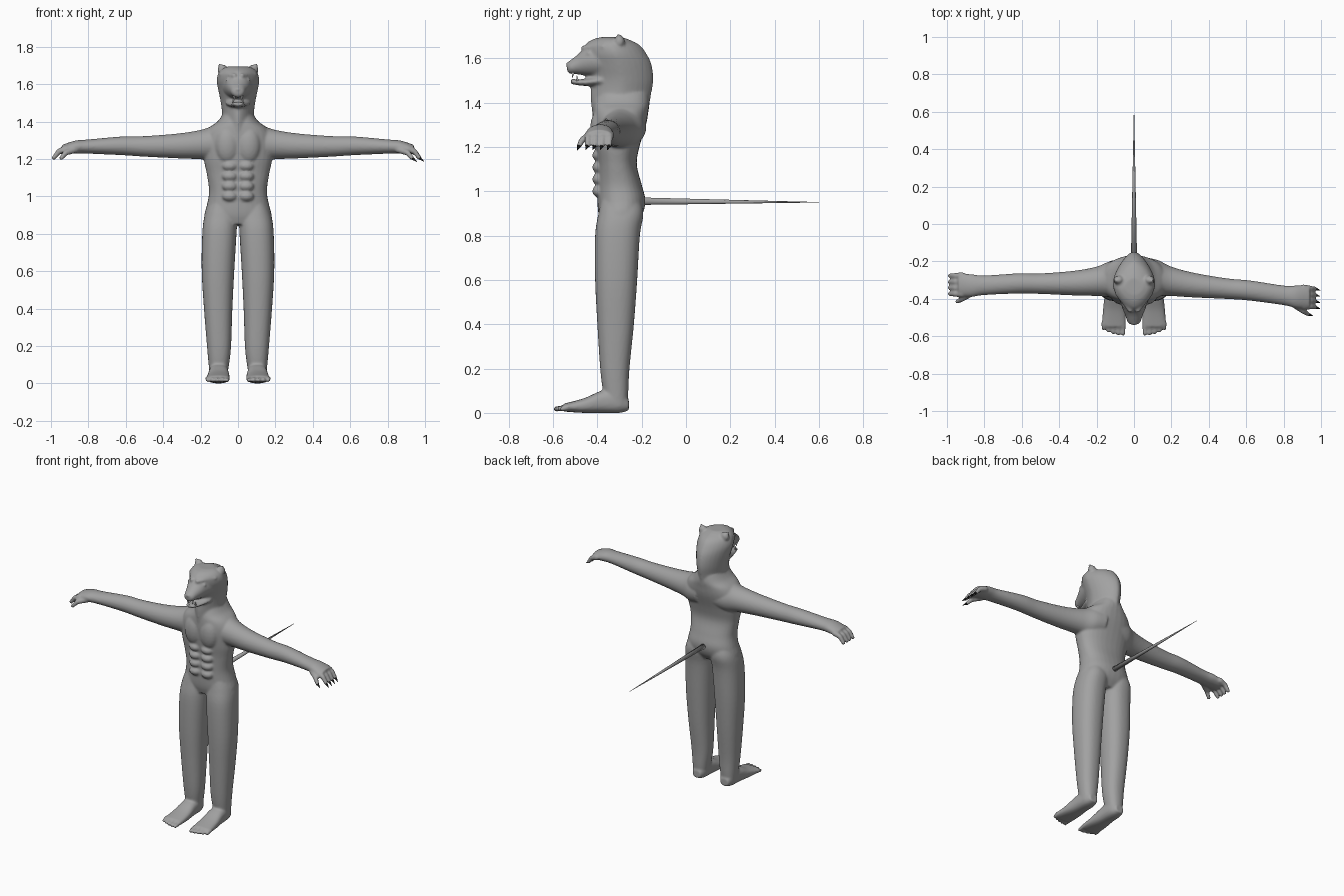
import bpy, bmesh
from math import cos, sin, pi, copysign
from mathutils import Vector, Matrix

cube = bpy.data.objects.get("Cube")
if cube:
    bpy.data.objects.remove(cube)


def material(name, color):
    mat = bpy.data.materials.new(name)
    mat.use_nodes = True
    mat.diffuse_color = (*color, 1)
    mat.node_tree.nodes["Principled BSDF"].inputs["Base Color"].default_value = (*color, 1)
    return mat


GREY = material("grey skin", (0.36, 0.36, 0.36))
BLACK = material("black claw", (0.01, 0.01, 0.01))
WHITE = material("white tooth", (0.8, 0.8, 0.8))


def spline(rows, steps=5):
    """Smoothly fill in rows between the given sections."""
    rows = [Vector(r) for r in rows]
    result = []
    for i in range(len(rows) - 1):
        b, c = rows[i], rows[i + 1]
        a = rows[max(i - 1, 0)]
        d = rows[min(i + 2, len(rows) - 1)]
        for k in range(steps):
            t = k / steps
            result.append(b + (c - a) * (t / 2) + (a * 2 - b * 5 + c * 4 - d) * (t * t / 2)
                          + (b * 3 - a - c * 3 + d) * (t ** 3 / 2))
    return result + [rows[-1]]


def loft(bm, axis, rows, power=2.0, side=1, sides=32, shear=0.0):
    """Skin superellipse sections; each row is position, u range, v range."""
    place = {"x": lambda t, u, v: (side * t, u - shear * (t - 0.2), v),
             "y": lambda t, u, v: (side * u, t, v),
             "z": lambda t, u, v: (side * u, v, t)}[axis]
    rings = []
    for t, u0, u1, v0, v1 in spline(rows):
        ring = []
        for k in range(sides):
            c, s = cos(2 * pi * k / sides), sin(2 * pi * k / sides)
            c = copysign(abs(c) ** (2 / power), c)
            s = copysign(abs(s) ** (2 / power), s)
            u = (u0 + u1 + (u1 - u0) * c) / 2
            v = (v0 + v1 + (v1 - v0) * s) / 2
            ring.append(bm.verts.new(place(t, u, v)))
        rings.append(ring)
    for low, high in zip(rings, rings[1:]):
        for k in range(sides):
            n = (k + 1) % sides
            bm.faces.new((low[k], low[n], high[n], high[k]))
    bm.faces.new(rings[0])
    bm.faces.new(rings[-1])


def ball(bm, center, size):
    matrix = Matrix.Translation(center) @ Matrix.Diagonal((*size, 1))
    bmesh.ops.create_uvsphere(bm, u_segments=20, v_segments=12, radius=1, matrix=matrix)


def spike(bm, start, end, r1, r2, segments=12):
    start, end = Vector(start), Vector(end)
    line = end - start
    turn = line.to_track_quat("Z", "Y").to_matrix().to_4x4()
    bmesh.ops.create_cone(bm, cap_ends=True, segments=segments, radius1=r1, radius2=r2,
                          depth=line.length, matrix=Matrix.Translation((start + end) / 2) @ turn)


def capsule(bm, start, end, r1, r2):
    spike(bm, start, end, r1, r2)
    ball(bm, start, (r1, r1, r1))
    ball(bm, end, (r2, r2, r2))


def finish(bm, name, mat):
    bmesh.ops.recalc_face_normals(bm, faces=bm.faces)
    mesh = bpy.data.meshes.new(name)
    for face in bm.faces:
        face.smooth = True
    bm.to_mesh(mesh)
    bm.free()
    mesh.materials.append(mat)
    obj = bpy.data.objects.new(name, mesh)
    bpy.context.collection.objects.link(obj)
    return obj


def even(rows):
    """Expand half widths into symmetric ranges."""
    return [(t, -half, half, v0, v1) for t, half, v0, v1 in rows]


body, claws, teeth, tail = (bmesh.new() for part in range(4))

# Torso, narrowing into the neck
loft(body, "z", even([
    (0.85, 0.175, -0.38, -0.23), (0.9, 0.18, -0.395, -0.195), (0.96, 0.165, -0.4, -0.183),
    (1.03, 0.155, -0.4, -0.2), (1.12, 0.167, -0.4, -0.222), (1.2, 0.183, -0.41, -0.21),
    (1.3, 0.185, -0.42, -0.18), (1.36, 0.16, -0.42, -0.17), (1.4, 0.11, -0.415, -0.165),
    (1.44, 0.08, -0.4, -0.17)]), power=2.3)

# Neck and skull, with a ridge down the back
loft(body, "z", even([
    (1.32, 0.1, -0.42, -0.175), (1.42, 0.085, -0.43, -0.16), (1.5, 0.092, -0.43, -0.147),
    (1.57, 0.106, -0.45, -0.155), (1.62, 0.114, -0.46, -0.178), (1.66, 0.105, -0.455, -0.21),
    (1.685, 0.08, -0.42, -0.26), (1.695, 0.05, -0.38, -0.29)]), power=1.6)

# Muzzle and lower jaw with an open mouth between
loft(body, "y", even([
    (-0.36, 0.09, 1.51, 1.67), (-0.44, 0.066, 1.52, 1.657), (-0.49, 0.046, 1.527, 1.615),
    (-0.525, 0.034, 1.53, 1.588), (-0.537, 0.02, 1.545, 1.575)]))
loft(body, "y", even([
    (-0.38, 0.07, 1.475, 1.525), (-0.46, 0.045, 1.475, 1.506), (-0.518, 0.028, 1.483, 1.506)]))
ball(body, (0, -0.53, 1.572), (0.018, 0.012, 0.012))

for side in (-1, 1):
    # Ears, brows and eyes
    ball(body, (side * 0.082, -0.3, 1.675), (0.028, 0.024, 0.03))
    capsule(body, (side * 0.085, -0.3, 1.68), (side * 0.098, -0.305, 1.702), 0.016, 0.009)
    capsule(body, (side * 0.02, -0.462, 1.645), (side * 0.088, -0.37, 1.652), 0.013, 0.013)
    ball(body, (side * 0.055, -0.437, 1.622), (0.012, 0.012, 0.01))

    # Fangs above and below
    spike(teeth, (side * 0.02, -0.51, 1.535), (side * 0.02, -0.512, 1.512), 0.006, 0.001)
    spike(teeth, (side * 0.026, -0.49, 1.498), (side * 0.026, -0.492, 1.522), 0.006, 0.001)

    # Chest and four rows of stomach muscles
    ball(body, (side * 0.056, -0.385, 1.275), (0.066, 0.048, 0.1))
    for row in range(4):
        ball(body, (side * 0.044, -0.39, 1.0 + row * 0.054), (0.042, 0.033, 0.028))

    # Leg
    loft(body, "z", [
        (0.03, 0.06, 0.15, -0.36, -0.265), (0.1, 0.048, 0.157, -0.375, -0.26),
        (0.2, 0.037, 0.166, -0.387, -0.255), (0.4, 0.03, 0.182, -0.4, -0.235),
        (0.6, 0.02, 0.194, -0.41, -0.22), (0.8, 0.008, 0.191, -0.41, -0.208),
        (0.9, 0.004, 0.178, -0.395, -0.192), (0.97, 0.02, 0.15, -0.38, -0.21)],
        power=2.3, side=side)

    # Foot and five toes
    loft(body, "y", [
        (-0.258, 0.075, 0.132, 0.012, 0.06), (-0.3, 0.055, 0.15, 0, 0.11),
        (-0.38, 0.05, 0.157, 0, 0.1), (-0.46, 0.044, 0.166, 0, 0.066),
        (-0.55, 0.042, 0.173, 0.006, 0.042)], power=2.5, side=side)
    for toe in range(5):
        x = side * (0.058 + toe * 0.026)
        tip = -0.586 + 0.0018 * toe * toe
        capsule(body, (x, -0.53, 0.026), (x, tip, 0.018), 0.014, 0.012)

    # Arm; the left one swings slightly forward
    shear = 0.09 if side > 0 else 0
    loft(body, "x", [
        (0.06, -0.39, -0.19, 1.2, 1.38), (0.13, -0.39, -0.2, 1.19, 1.376),
        (0.2, -0.385, -0.228, 1.198, 1.355), (0.32, -0.382, -0.25, 1.203, 1.336),
        (0.5, -0.374, -0.264, 1.212, 1.322), (0.62, -0.372, -0.264, 1.22, 1.32),
        (0.8, -0.38, -0.275, 1.228, 1.304), (0.87, -0.39, -0.268, 1.228, 1.298),
        (0.94, -0.385, -0.264, 1.225, 1.275)], side=side, shear=shear)

    # Hand: four curled fingers and a thumb, clawed on the left
    reach = 0.985 if side > 0 else 1

    def hand(x, y, z):
        return Vector((side * x * reach, y - shear * (x - 0.2), z))

    fingers = [[(0.92, y, 1.254), (0.958, y, 1.24), (0.984, y, 1.206)]
               for y in (-0.276, -0.309, -0.342, -0.374)]
    fingers.append([(0.87, -0.37, 1.25), (0.92, -0.402, 1.233), (0.945, -0.415, 1.205)])
    for finger in fingers:
        root, knuckle, tip = (hand(*p) for p in finger)
        capsule(body, root, knuckle, 0.019, 0.015)
        capsule(body, knuckle, tip, 0.015, 0.012)
        if side > 0:
            point = tip + Vector((0.026, -0.008, -0.02))
            spike(claws, tip, point, 0.009, 0.001)

# Tail
spike(tail, (0, -0.22, 0.955), (0, 0.6, 0.95), 0.017, 0.001, segments=16)

# Fuse the overlapping masses into one skin
skin = finish(body, "body", GREY)
fuse = skin.modifiers.new("fuse", "REMESH")
fuse.mode = "VOXEL"
fuse.voxel_size = 0.007
fuse.use_smooth_shade = True
soften = skin.modifiers.new("soften", "SMOOTH")
soften.factor = 0.5
soften.iterations = 5

finish(tail, "tail", GREY)
finish(claws, "left_hand_claws", BLACK)
finish(teeth, "fangs", WHITE)
